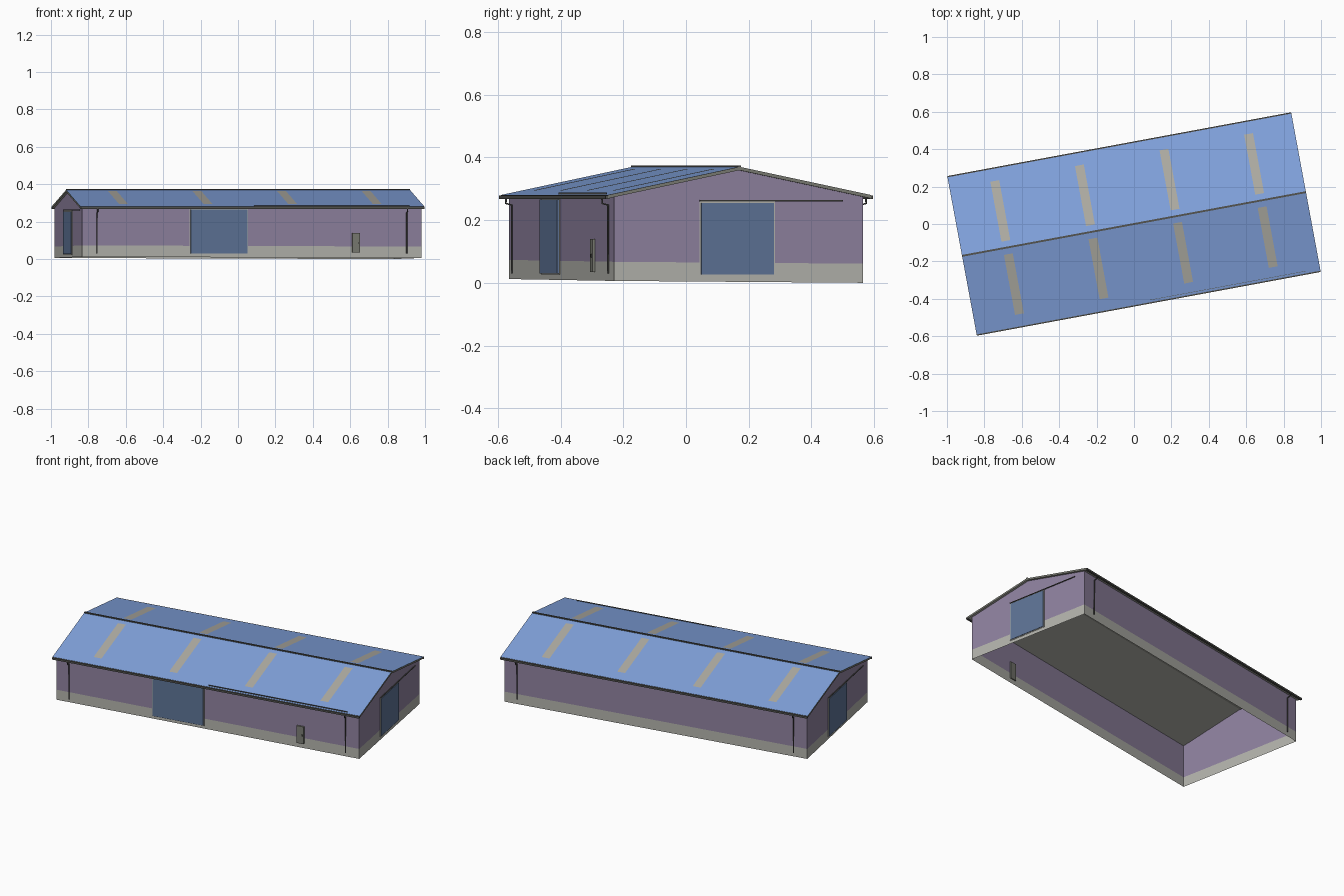
import bpy, bmesh, math
from mathutils import Matrix, Vector

cube = bpy.data.objects.get("Cube")
if cube:
    bpy.data.objects.remove(cube)

TURN = Matrix.Rotation(math.radians(10.5), 4, 'Z')   # the building sits turned on its plot
HALF_L, HALF_W = 0.922, 0.404                        # wall half length and half width
ROOF_L, ROOF_W = 0.935, 0.427
RIDGE, EAVE, THICK = 0.370, 0.280, 0.011
GAP = 0.001                                          # clearance of plates from the wall


def material(name, rgb):
    m = bpy.data.materials.new(name)
    m.use_nodes = True
    lin = [(c / 255) ** 2.2 for c in rgb] + [1]
    m.diffuse_color = lin
    m.node_tree.nodes["Principled BSDF"].inputs["Base Color"].default_value = lin
    return m


WALL = material("mauve wall", (142, 129, 158))
STONE = material("pale plinth", (178, 178, 171))
BLUE = material("roof blue", (129, 162, 221))
DOOR = material("door blue", (94, 115, 149))
SKY = material("skylight beige", (174, 172, 163))
TRIM = material("grey trim", (122, 123, 115))
UNDER = material("roof lining grey", (170, 170, 163))
DARK = material("dark metal", (84, 84, 81))


def finish(name, bm, *mats):
    me = bpy.data.meshes.new(name)
    bm.to_mesh(me)
    bm.free()
    for m in mats:
        me.materials.append(m)
    ob = bpy.data.objects.new(name, me)
    ob.matrix_world = TURN
    bpy.context.collection.objects.link(ob)


def box(name, mat, x, y, z):
    """Box between (low, high) pairs on each axis."""
    bm = bmesh.new()
    size = [b - a for a, b in (x, y, z)]
    mid = Vector([(a + b) / 2 for a, b in (x, y, z)])
    bmesh.ops.create_cube(bm, size=1, matrix=Matrix.Translation(mid) @ Matrix.Diagonal((*size, 1)))
    finish(name, bm, mat)


def roof_z(y):
    return RIDGE - (RIDGE - EAVE) * abs(y) / ROOF_W


def ground_z(co):
    """Foot of the walls, falling gently towards the back left corner."""
    return 0.006 - 0.003 * (co.x / HALF_L + co.y / HALF_W)


def extrude_profile(profile, half):
    bm = bmesh.new()
    face = bm.faces.new([bm.verts.new((-half, y, z)) for y, z in profile])
    out = bmesh.ops.extrude_face_region(bm, geom=[face])["geom"]
    bmesh.ops.translate(bm, vec=(2 * half, 0, 0), verts=[v for v in out if isinstance(v, bmesh.types.BMVert)])
    bmesh.ops.recalc_face_normals(bm, faces=bm.faces)
    return bm


# Wall shell, open below and under the roof, with a pale band at the foot
top = roof_z(HALF_W) - THICK
bm = extrude_profile([(-HALF_W, 0), (HALF_W, 0), (HALF_W, top), (0, RIDGE - THICK), (-HALF_W, top)], HALF_L)
bmesh.ops.delete(bm, geom=[f for f in bm.faces if abs(f.normal.z) > 0.5], context='FACES_ONLY')
for v in bm.verts:
    if v.co.z < 0.01:
        v.co.z = ground_z(v.co)
bmesh.ops.bisect_plane(bm, geom=bm.verts[:] + bm.edges[:] + bm.faces[:], plane_co=(0, 0, 0.067),
                       plane_no=(0.003 / HALF_L, 0.003 / HALF_W, 1))
for f in bm.faces:
    c = f.calc_center_median()
    f.material_index = int(c.z - ground_z(c) < 0.061)
finish("walls", bm, WALL, STONE)

# Roof slab with a blue upper skin and a grey lining
bm = extrude_profile([(-ROOF_W, EAVE), (0, RIDGE), (ROOF_W, EAVE),
                      (ROOF_W, EAVE - THICK), (0, RIDGE - THICK), (-ROOF_W, EAVE - THICK)], ROOF_L)
for f in bm.faces:
    f.material_index = 1 if f.normal.z > 0.5 else 2 if f.normal.z < -0.5 else 0
finish("roof", bm, TRIM, BLUE, UNDER)
box("ridge_cap", DARK, (-ROOF_L, ROOF_L), (-0.005, 0.005), (RIDGE - 0.004, RIDGE + 0.004))

for side, label in ((-1, "front"), (1, "back")):
    # Skylight strips lying on the slope
    for i in range(4):
        x = -0.69 + 0.46 * i
        bm = bmesh.new()
        ends = [(x - 0.024, 0.036), (x + 0.024, 0.036), (x + 0.024, 0.362), (x - 0.024, 0.362)]
        face = bm.faces.new([bm.verts.new((px, side * py, roof_z(py) + GAP)) for px, py in ends])
        face.normal_update()
        if face.normal.z < 0:
            face.normal_flip()
        finish(f"{label}_skylight_{i + 1}", bm, SKY)

    # Gutter and two downpipes with elbows
    box(f"{label}_gutter", DARK, (-ROOF_L, ROOF_L),
        sorted((side * 0.422, side * 0.434)), (0.267, 0.278))
    for end in (-1, 1):
        cu = bpy.data.curves.new("downpipe", 'CURVE')
        cu.dimensions = '3D'
        cu.bevel_depth = 0.0032
        cu.bevel_resolution = 1
        cu.use_fill_caps = True
        sp = cu.splines.new('POLY')
        path = [(0.428, 0.268), (0.428, 0.253), (0.409, 0.248), (0.409, 0.03)]
        sp.points.add(len(path) - 1)
        for p, (y, z) in zip(sp.points, path):
            p.co = (end * 0.842, side * y, z, 1)
        cu.materials.append(DARK)
        ob = bpy.data.objects.new(f"{label}_downpipe", cu)
        ob.matrix_world = TURN
        bpy.context.collection.objects.link(ob)

# Sliding gable doors with frames and overhead rails, turned end for end
for s, label in ((1, "left"), (-1, "right")):
    def gable(name, mat, y, z, depth):
        box(f"{label}_gable_{name}", mat, sorted((s * (HALF_L + GAP), s * (HALF_L + depth))),
            sorted((s * y[0], s * y[1])), z)
    gable("door_frame", STONE, (-0.127, 0.118), (0.022, 0.259), 0.003)
    gable("door", DOOR, (-0.122, 0.113), (0.026, 0.255), 0.006)
    gable("rail", DARK, (-0.127, 0.338), (0.260, 0.264), 0.006)

# Wide front door and the slim rail along the eave
outer = -HALF_W - GAP
box("front_door_frame", STONE, (-0.338, -0.020), (outer - 0.003, outer), (0.026, 0.268))
box("front_door", DOOR, (-0.333, -0.025), (outer - 0.008, outer), (0.03, 0.266))
box("eave_rail", DARK, (0.01, 0.855), (-0.416, -0.414), (0.280, 0.2875))

# Small side door standing through the wall, with a dark handle
box("small_door", TRIM, (0.545, 0.588), (-HALF_W - 0.009, -HALF_W + 0.006), (0.035, 0.14))
box("small_door_handle", DARK, (0.576, 0.580), (-HALF_W - 0.012, -HALF_W - 0.008), (0.08, 0.092))
